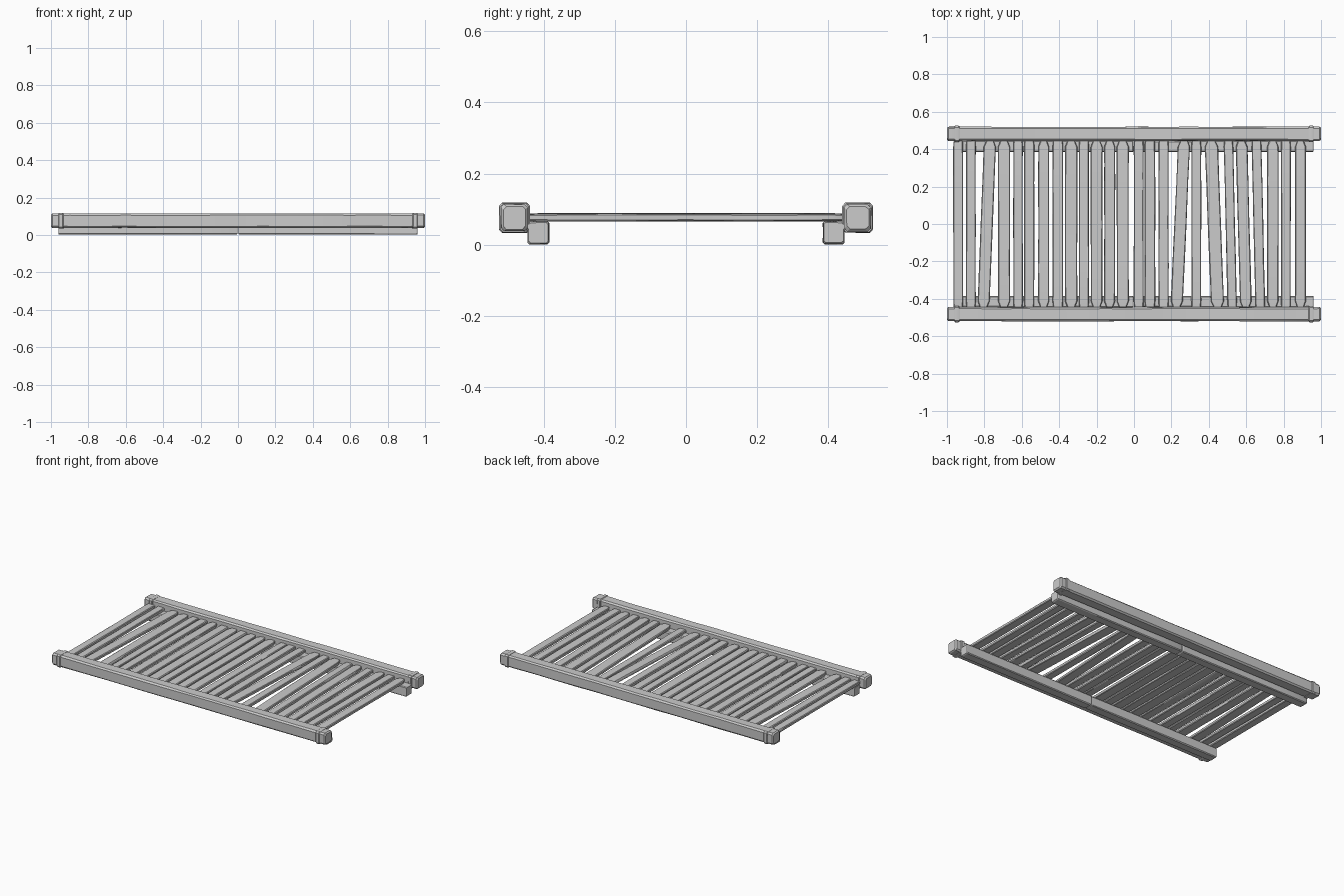
import bpy, bmesh, math, random
from mathutils import Vector

if "Cube" in bpy.data.objects:
    bpy.data.objects.remove(bpy.data.objects["Cube"])

random.seed(4)


def loft(name, rings, along, chamfer, jitter=0.0):
    """Chamfered square beam. rings = (centre, half_width, half_height); along = 'x' or 'y'."""
    bm = bmesh.new()
    loops = []
    for c, w, h in rings:
        k = min(chamfer, w * 0.8, h * 0.8)
        pts = [(w, -h + k), (w, h - k), (w - k, h), (-w + k, h),
               (-w, h - k), (-w, -h + k), (-w + k, -h), (w - k, -h)]
        loop = []
        for u, v in pts:
            u += random.uniform(-jitter, jitter)
            v += random.uniform(-jitter, jitter)
            off = Vector((0, u, v)) if along == 'x' else Vector((u, 0, v))
            loop.append(bm.verts.new(Vector(c) + off))
        loops.append(loop)
    for a, b in zip(loops, loops[1:]):
        for i in range(8):
            j = (i + 1) % 8
            bm.faces.new((a[i], a[j], b[j], b[i]))
    bm.faces.new(loops[0])
    bm.faces.new(loops[-1])
    bmesh.ops.recalc_face_normals(bm, faces=bm.faces)
    mesh = bpy.data.meshes.new(name)
    bm.to_mesh(mesh)
    bm.free()
    obj = bpy.data.objects.new(name, mesh)
    bpy.context.collection.objects.link(obj)
    bpy.context.view_layer.objects.active = obj
    bpy.ops.object.select_all(action='DESELECT')
    obj.select_set(True)
    bpy.ops.object.shade_smooth_by_angle(angle=math.radians(28))
    return obj


for side, label in ((-1, "front"), (1, "back")):
    # Side rail with slightly rounded end faces
    y, z = side * 0.482, 0.076
    rings = [((-1.0, y, z), 0.031, 0.032), ((-0.992, y, z), 0.038, 0.038)]
    rings += [((-0.9 + 1.8 * i / 12, y, z), 0.0375, 0.0385) for i in range(13)]
    rings += [((0.992, y, z), 0.038, 0.038), ((1.0, y, z), 0.031, 0.032)]
    loft(label + "_rail", rings, 'x', 0.009, 0.0012)

    # Bands wrapped round both rail ends
    for end, end_label in ((-1, "left"), (1, "right")):
        x = end * 0.947
        band = [((x - 0.013, y, z), 0.040, 0.040), ((x - 0.009, y, z), 0.0435, 0.042),
                ((x + 0.009, y, z), 0.0435, 0.042), ((x + 0.013, y, z), 0.040, 0.040)]
        loft(f"{label}_{end_label}_band", band, 'x', 0.009, 0.0006)

        # Ledger under the slats, in two halves meeting at the middle
        ly, lz = side * 0.415, 0.034
        xs = [0.002, 0.008, 0.25, 0.5, 0.75, 0.955, 0.961]
        ledger = [((end * t, ly, lz), 0.027 if t in (0.002, 0.961) else 0.030,
                   0.028 if t in (0.002, 0.961) else 0.032) for t in xs]
        loft(f"{label}_{end_label}_ledger", ledger, 'x', 0.005, 0.001)

# Slats: (x at front end, x at back end, width)
slats = [(-.94, -.94, .052), (-.872, -.872, .052), (-.805, -.77, .064), (-.695, -.695, .064),
         (-.62, -.62, .05), (-.56, -.56, .054), (-.483, -.483, .058), (-.407, -.407, .056),
         (-.336, -.336, .066), (-.268, -.268, .054), (-.2, -.2, .062), (-.13, -.13, .058),
         (-.06, -.06, .064), (.025, .025, .052), (.085, .085, .056), (.158, .158, .054),
         (.228, .268, .064), (.333, .333, .052), (.447, .413, .07), (.525, .505, .05),
         (.598, .575, .062), (.675, .655, .052), (.742, .742, .06), (.812, .812, .052),
         (.89, .89, .058)]
for n, (x0, x1, w) in enumerate(slats):
    h = 0.0105
    hw = w / 2
    tip = 0.62 if w > 0.057 else 0.92   # wide slats have clipped corners
    z = 0.077 + random.uniform(-0.001, 0.001)
    rings = []
    for t, s in ((0, tip), (0.035, 1), (0.25, 1), (0.5, 1), (0.75, 1), (0.965, 1), (1, tip)):
        c = (x0 + (x1 - x0) * t, -0.443 + 0.886 * t, z)
        rings.append((c, hw * s, h * (0.85 if t in (0, 1) else 1)))
    loft(f"slat_{n + 1:02d}", rings, 'y', 0.004, 0.001)
